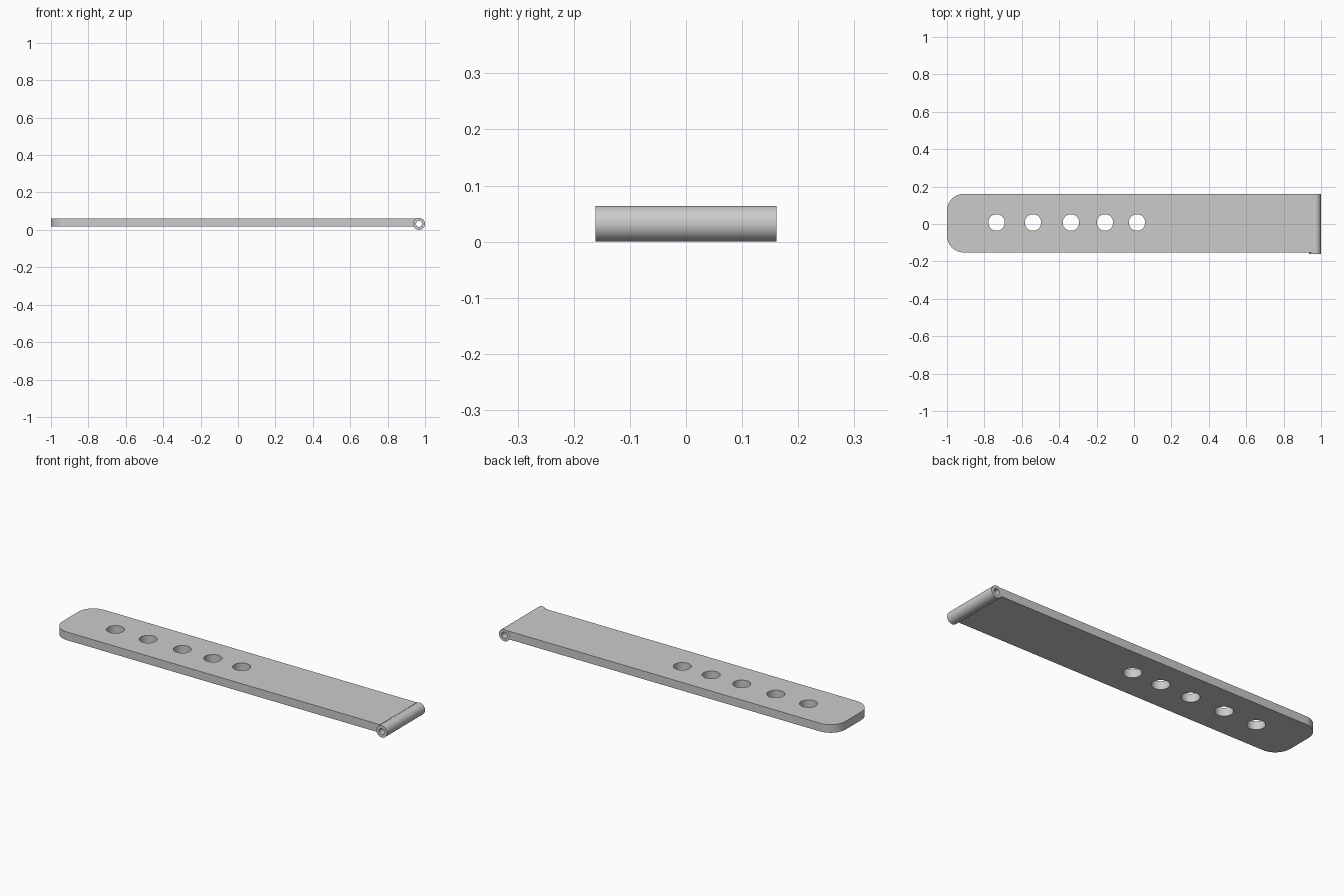
import bpy
import bmesh
from math import cos, sin, pi, radians

cube = bpy.data.objects.get("Cube")
if cube:
    bpy.data.objects.remove(cube, do_unlink=True)

grey = bpy.data.materials.new("plain grey")
grey.use_nodes = True
grey.diffuse_color = (0.6, 0.6, 0.6, 1)
grey.node_tree.nodes["Principled BSDF"].inputs["Base Color"].default_value = grey.diffuse_color


def arc(cx, cy, radius, start, end, steps):
    """Points along an arc, angles in degrees."""
    angles = [radians(start + (end - start) * i / steps) for i in range(steps + 1)]
    return [(cx + radius * cos(a), cy + radius * sin(a)) for a in angles]


def extrude_outline(name, loops, depth):
    """Solid from a closed outline followed by its holes, centred on local z."""
    curve = bpy.data.curves.new(name, "CURVE")
    curve.dimensions = "2D"
    curve.fill_mode = "BOTH"
    curve.extrude = depth / 2
    for points in loops:
        spline = curve.splines.new("POLY")
        spline.points.add(len(points) - 1)
        for point, (x, y) in zip(spline.points, points):
            point.co = (x, y, 0, 1)
        spline.use_cyclic_u = True
    obj = bpy.data.objects.new(name, curve)
    bpy.context.collection.objects.link(obj)
    bpy.ops.object.select_all(action="DESELECT")
    obj.select_set(True)
    bpy.context.view_layer.objects.active = obj
    bpy.ops.object.convert(target="MESH")
    obj = bpy.context.view_layer.objects.active
    obj.name = name

    # Weld caps to walls
    bm = bmesh.new()
    bm.from_mesh(obj.data)
    bmesh.ops.remove_doubles(bm, verts=bm.verts, dist=0.0001)
    bmesh.ops.recalc_face_normals(bm, faces=bm.faces)
    bm.to_mesh(obj.data)
    bm.free()
    obj.data.materials.clear()
    obj.data.materials.append(grey)
    bpy.ops.object.shade_smooth_by_angle(angle=radians(30))
    return obj


def circle(cx, cy, radius, steps=48):
    return arc(cx, cy, radius, 0, 360, steps)[:-1]


# Flat strap with rounded free end and a row of adjustment holes
back, front, free_end, hinge_end, corner = 0.161, -0.152, -1.0, 0.952, 0.09
outline = [(hinge_end, front), (hinge_end, back)]
outline += arc(free_end + corner, back - corner, corner, 90, 180, 16)
outline += arc(free_end + corner, front + corner, corner, 180, 270, 16)
holes = [circle(x, 0.008, 0.044) for x in (-0.735, -0.54, -0.337, -0.155, 0.016)]
strap = extrude_outline("strap", [outline] + holes, 0.044)
strap.location.z = 0.039

# Hollow hinge tube across the other end
tube = extrude_outline("hinge_tube", [circle(0, 0, 0.032), circle(0, 0, 0.016)], 0.323)
tube.rotation_euler.x = pi / 2
tube.location = (0.968, 0, 0.032)
